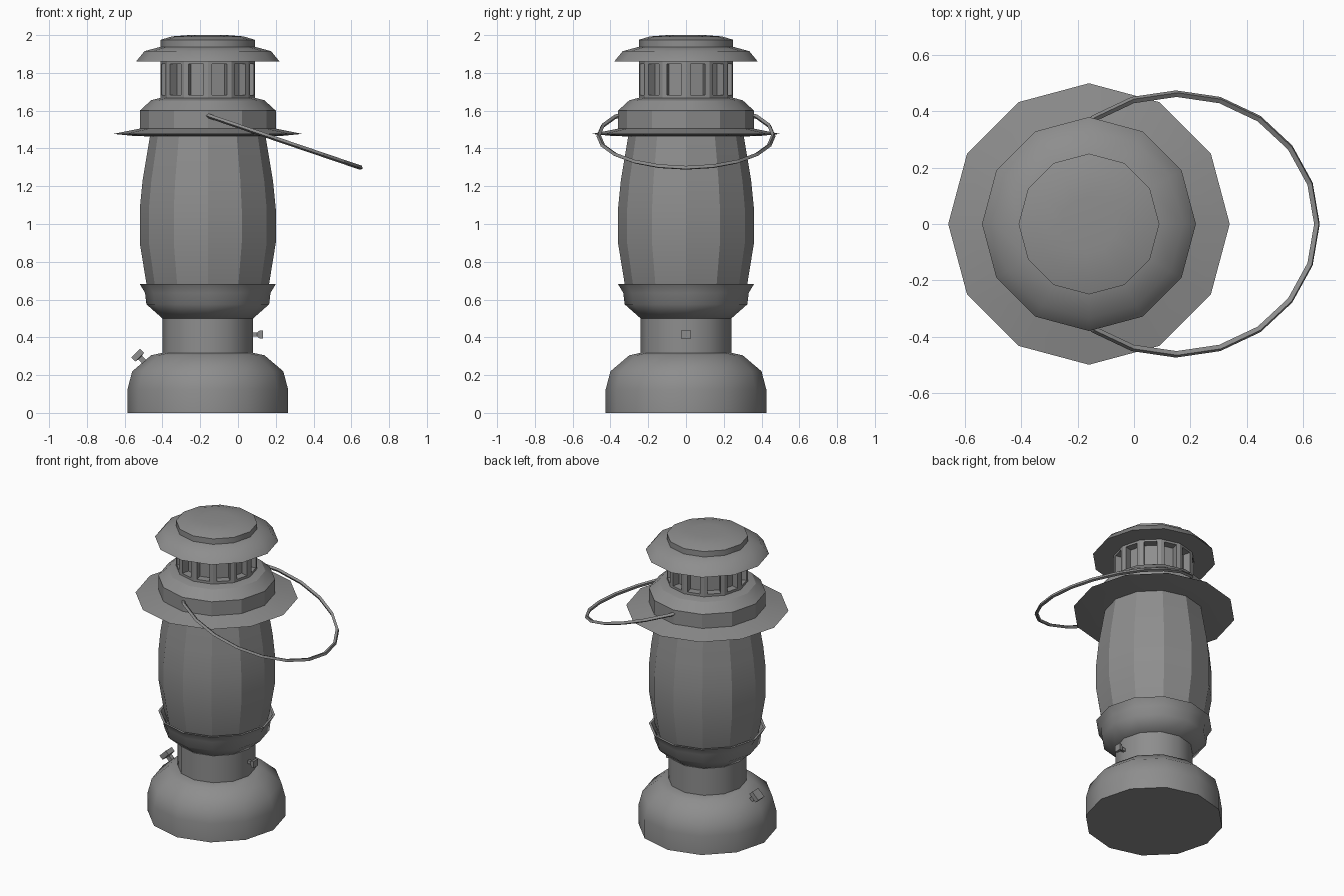
import bpy, bmesh
from math import sin, cos, pi, radians
from mathutils import Vector

if "Cube" in bpy.data.objects:
    bpy.data.objects.remove(bpy.data.objects["Cube"])

CX = -0.16   # lantern body axis
SIDES = 12

# Dark grey metal
metal = bpy.data.materials.new("dark_grey")
metal.diffuse_color = (0.27, 0.27, 0.27, 1)
metal.use_nodes = True
metal.node_tree.nodes["Principled BSDF"].inputs["Base Color"].default_value = metal.diffuse_color


def finish(name, bm, angle=25):
    bmesh.ops.recalc_face_normals(bm, faces=bm.faces)
    me = bpy.data.meshes.new(name)
    bm.to_mesh(me)
    bm.free()
    me.materials.append(metal)
    ob = bpy.data.objects.new(name, me)
    bpy.context.collection.objects.link(ob)
    bpy.ops.object.select_all(action='DESELECT')
    ob.select_set(True)
    bpy.context.view_layer.objects.active = ob
    bpy.ops.object.shade_smooth_by_angle(angle=radians(angle))
    return ob


def lathe(profile, sides=SIDES, phase=0.0):
    """Closed turned solid from (radius, z) pairs, capped at both ends."""
    bm = bmesh.new()
    rings = []
    for r, z in profile:
        rings.append([bm.verts.new((r * cos(phase + 2 * pi * i / sides),
                                    r * sin(phase + 2 * pi * i / sides), z))
                      for i in range(sides)])
    for a, b in zip(rings, rings[1:]):
        for i in range(sides):
            j = (i + 1) % sides
            bm.faces.new((a[i], a[j], b[j], b[i]))
    bm.faces.new(rings[0][::-1])
    bm.faces.new(rings[-1])
    bm.normal_update()
    return bm


def turned(name, profile, angle=25):
    ob = finish(name, lathe(profile), angle)
    ob.location.x = CX
    return ob


def knob(name, profile, start, direction):
    """Small square knob pointing along a direction."""
    ob = finish(name, lathe(profile, 4, pi / 4))
    ob.location = start
    ob.rotation_euler = Vector(direction).to_track_quat('Z', 'Y').to_euler()
    return ob


# Fuel tank base and neck
turned("fuel_tank", [(0.425, 0), (0.425, 0.125), (0.40, 0.22), (0.30, 0.305),
                     (0.24, 0.318)], 40)
turned("burner_neck", [(0.24, 0.30), (0.24, 0.505)], 40)

# Flared cup that holds the globe
turned("globe_cup", [(0.24, 0.50), (0.325, 0.575), (0.332, 0.635), (0.36, 0.682),
                     (0.345, 0.682), (0.322, 0.64), (0.31, 0.60)], 50)

# Glass globe
turned("globe", [(0.30, 0.60), (0.325, 0.685), (0.36, 0.90), (0.36, 1.08),
                 (0.345, 1.23), (0.305, 1.47)])

# Wide brim and collar
turned("collar", [(0.30, 1.463), (0.40, 1.467), (0.50, 1.477), (0.36, 1.505),
                  (0.36, 1.60), (0.30, 1.655), (0.25, 1.668)])

# Vent ring with one recessed window per side
bm = lathe([(0.25, 1.66), (0.25, 1.87)])
walls = [f for f in bm.faces if len(f.verts) == 4]
bmesh.ops.inset_individual(bm, faces=walls, thickness=0.024, use_even_offset=True)
for f in walls:
    c = f.calc_center_median()
    push = Vector((c.x, c.y, 0)).normalized() * -0.05
    out = bmesh.ops.extrude_discrete_faces(bm, faces=[f])["faces"][0]
    bmesh.ops.translate(bm, verts=out.verts, vec=push)
vent = finish("vent_ring", bm)
vent.location.x = CX

# Chimney cap
turned("chimney_cap", [(0.24, 1.86), (0.38, 1.86), (0.335, 1.915), (0.25, 1.938),
                       (0.25, 1.975), (0.19, 1.993), (0.10, 2.0)], 40)

# Wick knob on the right, filler cap on the left
knob("wick_knob", [(0.014, 0), (0.014, 0.045), (0.030, 0.06), (0.032, 0.078)],
     (0.055, 0, 0.415), (1, 0, 0))
knob("filler_cap", [(0.02, 0), (0.02, 0.06), (0.046, 0.065), (0.046, 0.095)],
     (-0.475, 0, 0.25), (-0.7, 0, 0.7))

# Wire bail, tilted down to the right
path = [(0.15 + 0.50 * cos(a), 0.463 * sin(a))
        for a in (radians(18 * k) for k in range(-7, 8))]
path = [(-0.16, -0.352)] + path + [(-0.16, 0.352)]
curve = bpy.data.curves.new("bail_path", 'CURVE')
curve.dimensions = '3D'
curve.bevel_depth = 0.012
curve.bevel_resolution = 0
curve.use_fill_caps = True
curve.materials.append(metal)
spline = curve.splines.new('POLY')
spline.points.add(len(path) - 1)
spline.use_smooth = False
for p, (x, y) in zip(spline.points, path):
    p.co = (x, y, 1.57 - 0.34 * (x + 0.15), 1)
bail = bpy.data.objects.new("bail_handle", curve)
bpy.context.collection.objects.link(bail)
